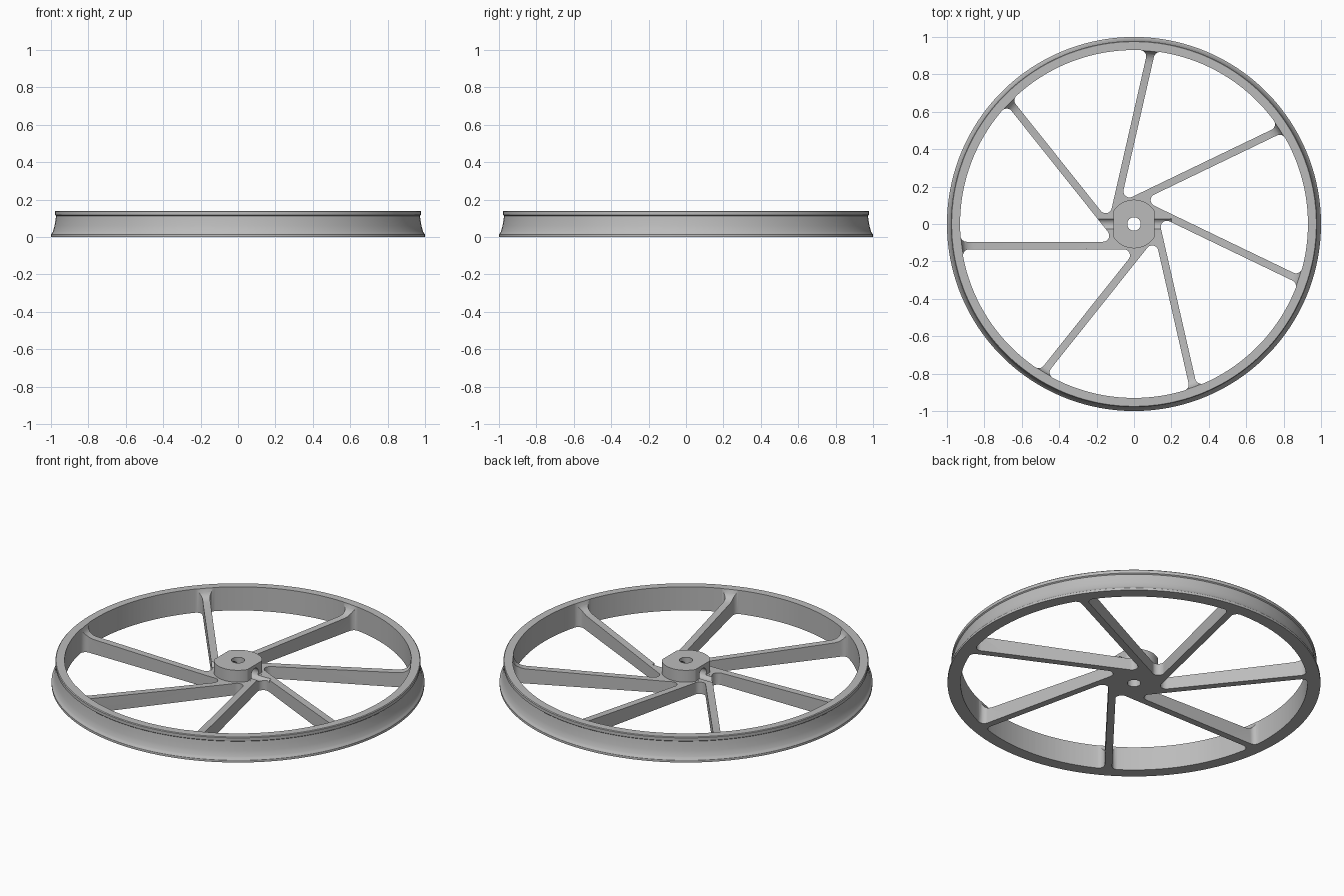
import bpy, bmesh, math
from math import cos, sin, pi, sqrt, radians
from mathutils import Matrix

cube = bpy.data.objects.get("Cube")
if cube:
    bpy.data.objects.remove(cube, do_unlink=True)

SPOKES = 7
STEP = 2 * pi / SPOKES
RIM_INNER = 0.93

metal = bpy.data.materials.new("grey_metal")
metal.use_nodes = True
metal.diffuse_color = (0.5, 0.5, 0.5, 1)
metal.node_tree.nodes["Principled BSDF"].inputs["Base Color"].default_value = (0.5, 0.5, 0.5, 1)


def finish(name, bm):
    bmesh.ops.recalc_face_normals(bm, faces=bm.faces)
    mesh = bpy.data.meshes.new(name)
    bm.to_mesh(mesh)
    bm.free()
    mesh.materials.append(metal)
    obj = bpy.data.objects.new(name, mesh)
    bpy.context.collection.objects.link(obj)
    return obj


def lathe(name, profile, steps):
    """Spin a closed (radius, height) outline about the z axis."""
    bm = bmesh.new()
    rings = [[bm.verts.new((r * cos(2 * pi * i / steps), r * sin(2 * pi * i / steps), z))
              for r, z in profile] for i in range(steps)]
    n = len(profile)
    for i in range(steps):
        a, b = rings[i], rings[(i + 1) % steps]
        for j in range(n):
            k = (j + 1) % n
            bm.faces.new((a[j], b[j], b[k], a[k]))
    return finish(name, bm)


def arc(center, radius, start, end, count):
    return [(center[0] + radius * cos(start + (end - start) * i / count),
             center[1] + radius * sin(start + (end - start) * i / count))
            for i in range(count + 1)]


def pocket_outline(fillet=0.033, near=0.095, far=0.135):
    """Rounded opening between two neighbouring offset spokes."""
    r = RIM_INNER - fillet
    normal_a, normal_b = 1.5 * pi, pi / 2 - STEP
    da, db = near - fillet, -far - fillet
    # Fillet centres: rim end of each spoke, and the inner corner
    v1 = (-sqrt(r * r - da * da), -da)
    t = sqrt(r * r - db * db)
    v2 = (db * cos(normal_b) - t * sin(normal_b), db * sin(normal_b) + t * cos(normal_b))
    v0 = ((db + sin(normal_b) * da) / cos(normal_b), -da)
    rim_1 = math.atan2(v1[1], v1[0]) % (2 * pi)
    rim_2 = math.atan2(v2[1], v2[0]) % (2 * pi)
    return (arc(v1, fillet, rim_1, normal_a, 7)
            + arc(v0, fillet, normal_a, normal_b + 2 * pi, 10)
            + arc(v2, fillet, normal_b, rim_2, 7)
            + arc((0, 0), RIM_INNER, rim_2, rim_1, 18)[1:-1])


def cut(target, cutter):
    cutter.hide_render = True
    mod = target.modifiers.new("cut", "BOOLEAN")
    mod.operation = "DIFFERENCE"
    mod.solver = "EXACT"
    mod.object = cutter
    bpy.ops.object.select_all(action="DESELECT")
    bpy.context.view_layer.objects.active = target
    target.select_set(True)
    bpy.ops.object.modifier_apply(modifier=mod.name)
    bpy.data.objects.remove(cutter, do_unlink=True)


# Solid wheel blank: bore, hub, sloping web, flared spoke ends, lipped rim
profile = [
    (0.036, 0), (0.036, 0.14), (0.13, 0.14), (0.13, 0.07), (0.16, 0.07),
    (0.865, 0.086), (0.89, 0.091), (0.91, 0.102), (0.922, 0.118), (0.928, 0.14),
    (0.975, 0.14), (0.979, 0.136), (0.979, 0.118), (0.973, 0.113),
    (0.976, 0.09), (0.981, 0.06), (0.989, 0.03), (0.993, 0.024), (1.0, 0.014), (1.0, 0),
]
wheel = lathe("spoked_wheel", profile, 140)

# Openings between the spokes
bm = bmesh.new()
outline = pocket_outline()
for i in range(SPOKES):
    turn = Matrix.Rotation(i * STEP, 4, "Z")
    face = bm.faces.new([bm.verts.new(turn @ Matrix.Translation((x, y, -0.1)).translation)
                         for x, y in outline])
    grown = bmesh.ops.extrude_face_region(bm, geom=[face])
    top = [g for g in grown["geom"] if isinstance(g, bmesh.types.BMVert)]
    bmesh.ops.translate(bm, verts=top, vec=(0, 0, 0.4))
cut(wheel, finish("opening_cutter", bm))

# Flats on both sides of the hub
bm = bmesh.new()
for side in (-1, 1):
    place = Matrix.Translation((side * 0.13, 0, 0.1355)) @ Matrix.Diagonal((0.04, 0.2, 0.13, 1))
    bmesh.ops.create_cube(bm, size=1, matrix=place)
cut(wheel, finish("flat_cutter", bm))

# Cross hole through the hub, grooving the spoke roots
bm = bmesh.new()
place = Matrix.Translation((0, 0, 0.088)) @ Matrix.Rotation(radians(90), 4, "Y")
bmesh.ops.create_cone(bm, cap_ends=True, segments=32, radius1=0.033, radius2=0.033,
                      depth=0.4, matrix=place)
cut(wheel, finish("cross_hole_cutter", bm))

wheel.select_set(True)
bpy.context.view_layer.objects.active = wheel
bpy.ops.object.shade_smooth_by_angle(angle=radians(25))
